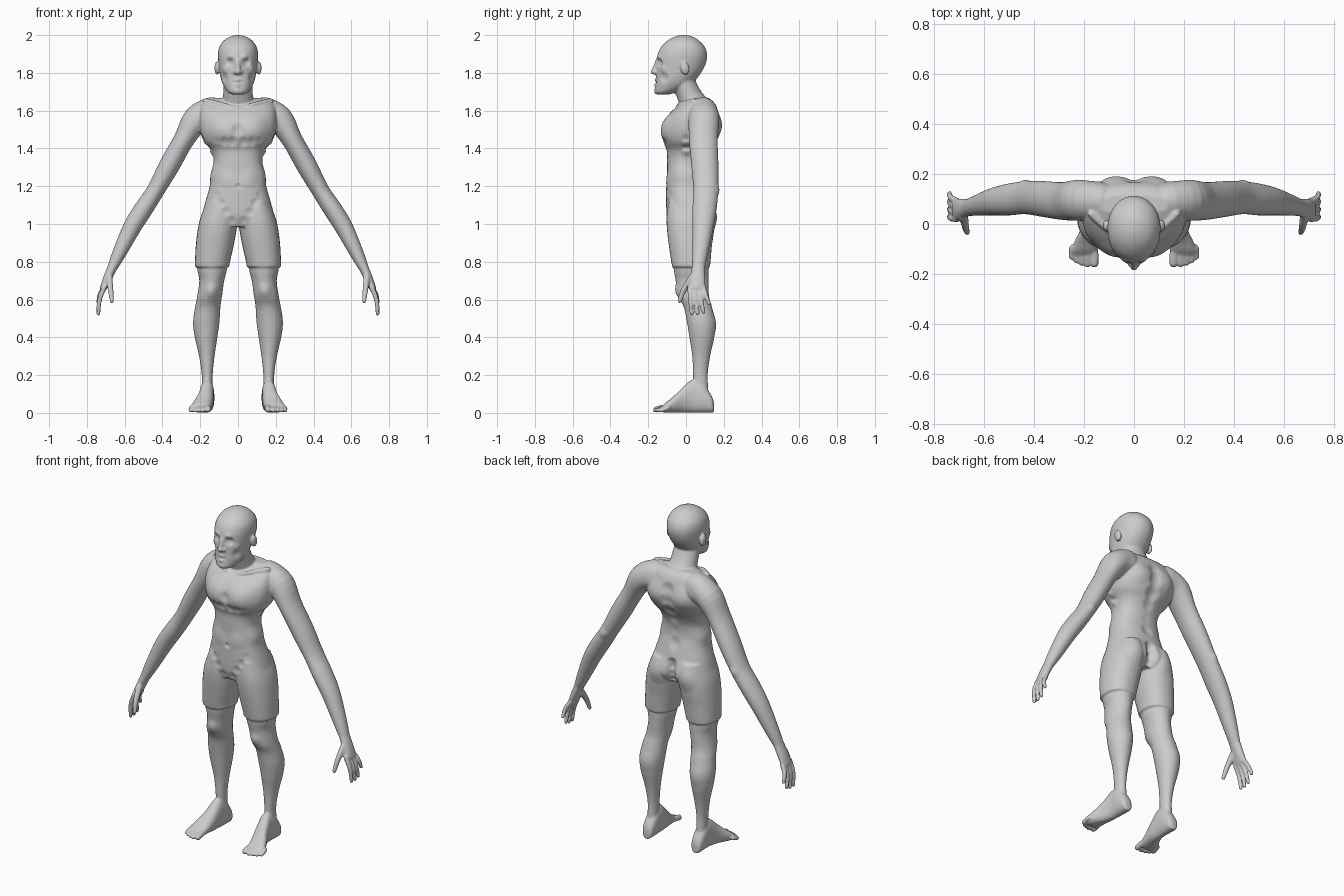
import bpy, bmesh, math
from mathutils import Vector, Matrix, kdtree

X, Y, Z = Vector((1, 0, 0)), Vector((0, 1, 0)), Vector((0, 0, 1))
bm = bmesh.new()


def spline(pts, n=4):
    """Catmull-Rom resampling of rows of numbers."""
    out = []
    for i in range(len(pts) - 1):
        p = [pts[max(0, min(len(pts) - 1, i + k))] for k in (-1, 0, 1, 2)]
        for s in range(n):
            t = s / n
            out.append([0.5 * (2 * b + (c - a) * t + (2 * a - 5 * b + 4 * c - d) * t * t
                               + (3 * b - a - 3 * c + d) * t ** 3) for a, b, c, d in zip(*p)])
    return out + [list(pts[-1])]


def loft(pts, flat=None, ref=Y, both=False, p=2.0, seg=28):
    """Skin rings (x, y, z, half width, half depth along ref); round ends unless flat."""
    rows = spline(pts)
    for side in ((1, -1) if both else (1,)):
        rings = []
        for i, r in enumerate(rows):
            t = flat or (Vector(rows[min(i + 1, len(rows) - 1)][:3]) - Vector(rows[max(i - 1, 0)][:3])).normalized()
            rings.append((Vector(r[:3]), t, r[3], r[4]))
        if not flat:
            def cap(r, sgn):
                c, t, a, b = r
                return [(c + t * sgn * min(a, b) * math.sin(k), t, a * math.cos(k), b * math.cos(k))
                        for k in (0.5, 1.0, 1.4)]
            rings = cap(rings[0], -1)[::-1] + rings + cap(rings[-1], 1)
        loops = []
        for c, t, a, b in rings:
            u = (ref - t * t.dot(ref)).normalized()
            v = t.cross(u)
            loop = []
            for k in range(seg):
                q = 2 * math.pi * k / seg
                cs, sn = math.cos(q), math.sin(q)
                co = c + v * a * math.copysign(abs(cs) ** (2 / p), cs) + u * b * math.copysign(abs(sn) ** (2 / p), sn)
                loop.append(bm.verts.new((co.x * side, co.y, co.z)))
            loops.append(loop)
        for l0, l1 in zip(loops, loops[1:]):
            for k in range(seg):
                bm.faces.new((l0[k], l0[k - 1], l1[k - 1], l1[k]))
        bm.faces.new(loops[0])
        bm.faces.new(loops[-1][::-1])


def stack(rows, **kw):
    """Horizontal rings given as (z, centre x, half width, front y, back y)."""
    loft([(x, (f + b) / 2, z, w, (b - f) / 2) for z, x, w, f, b in rows], flat=Z, **kw)


def blob(c, r, tilt=0):
    for s in (1, -1):
        m = Matrix.Translation((c[0] * s, c[1], c[2])) @ Matrix.Rotation(tilt, 4, 'X') @ Matrix.Diagonal((*r, 1))
        bmesh.ops.create_uvsphere(bm, u_segments=20, v_segments=12, radius=1, matrix=m)


# Torso
stack([(1.668, 0, .14, .04, .12), (1.635, 0, .19, -.03, .155), (1.57, 0, .205, -.10, .178),
       (1.50, 0, .203, -.125, .185), (1.44, 0, .182, -.122, .165), (1.39, 0, .143, -.102, .13),
       (1.33, 0, .129, -.10, .105), (1.26, 0, .146, -.10, .10), (1.2, 0, .15, -.105, .115),
       (1.1, 0, .178, -.105, .14), (1.03, 0, .192, -.10, .145), (.985, 0, .17, -.08, .12)], p=2.4, seg=48)
# Shorts legs, ending in a stepped hem
stack([(1.12, .09, .075, -.095, .135), (1.03, .102, .098, -.103, .15), (.96, .112, .103, -.1, .148),
       (.88, .124, .1, -.09, .137), (.8, .135, .093, -.078, .13), (.772, .137, .091, -.073, .127)], both=True, p=2.2)
# Lower legs
stack([(.85, .135, .075, -.07, .115), (.76, .137, .078, -.065, .12), (.7, .139, .066, -.055, .12),
       (.62, .15, .066, -.043, .122), (.56, .16, .067, -.012, .138), (.48, .168, .07, .005, .155),
       (.4, .169, .06, .018, .15), (.3, .165, .041, .033, .128), (.2, .163, .029, .037, .115),
       (.1, .163, .03, .04, .12)], both=True)
# Feet: rings along y as (y, centre x, half width, top z)
loft([(x, y, h / 2 + .002, w, h / 2) for y, x, w, h in
      [(.148, .163, .016, .05), (.135, .163, .032, .09), (.09, .163, .038, .15), (.035, .164, .037, .175),
       (-.02, .172, .042, .13), (-.07, .188, .05, .082), (-.105, .197, .054, .055), (-.125, .199, .05, .035)]],
     flat=Y, ref=Z, both=True, p=2.3)
# Toes
for i, (x, y, r) in enumerate([(.158, -.158, .017), (.187, -.163, .012), (.21, -.156, .012),
                               (.231, -.147, .0115), (.25, -.132, .0115)]):
    loft([(x * .8 + .038, -.09, .03, r, r), (x, y + .035, .026, r, r), (x, y, r + .001, r, r)], both=True, ref=Z, seg=12)
# Arms
loft([(.14, .092, 1.595, .078, .075), (.22, .095, 1.552, .074, .082), (.286, .092, 1.447, .055, .076),
      (.362, .10, 1.312, .055, .072), (.436, .105, 1.178, .047, .066), (.50, .098, 1.08, .05, .064),
      (.56, .09, .984, .048, .056), (.628, .075, .847, .037, .042), (.667, .065, .765, .026, .034)], both=True)
# Hands
loft([(.66, .066, .78, .026, .034), (.69, .062, .715, .023, .04), (.713, .058, .66, .018, .046)], both=True)
for ky, ty, tz in ((.02, .03, .525), (.045, .062, .524), (.069, .093, .534), (.092, .122, .578)):
    loft([(.708, ky, .665, .014, .0135), (.733, (ky + ty) / 2 - .002, .66 - (.66 - tz) * .45, .013, .0125),
          (.739, ty, tz, .0105, .0105)], both=True, seg=12)
loft([(.682, .035, .72, .018, .02), (.675, -.01, .655, .015, .016), (.668, -.034, .592, .011, .012)], both=True, seg=14)
# Neck
loft([(0, .06, 1.60, .1, .085), (0, .022, 1.67, .08, .067), (0, -.012, 1.75, .076, .06)])
# Head
stack([(1.685, 0, .03, -.152, -.095), (1.70, 0, .056, -.165, -.045), (1.74, 0, .081, -.162, .03),
       (1.78, 0, .093, -.158, .065), (1.82, 0, .099, -.157, .092), (1.86, 0, .104, -.157, .108),
       (1.90, 0, .106, -.15, .112), (1.94, 0, .098, -.13, .098), (1.975, 0, .071, -.092, .064),
       (1.994, 0, .036, -.052, .03), (2.0, 0, .008, -.02, .0)], p=2.1, seg=40)
# Nose, nostrils and ears
loft([(0, -.15, 1.865, .012, .012), (0, -.161, 1.83, .012, .014), (0, -.172, 1.806, .015, .015)], seg=14)
blob((.014, -.16, 1.803), (.012, .014, .011))
blob((.111, -.006, 1.825), (.014, .024, .036), .2)
# Collar bones
loft([(.02, -.045, 1.612, .012, .012), (.09, -.03, 1.635, .012, .012), (.17, .04, 1.65, .016, .016)], both=True, seg=12)

bmesh.ops.recalc_face_normals(bm, faces=bm.faces)
mesh = bpy.data.meshes.new("body")
bm.to_mesh(mesh)
body = bpy.data.objects.new("body", mesh)
bpy.context.collection.objects.link(body)

# Fuse the parts into one soft skin
rem = body.modifiers.new("fuse", 'REMESH')
rem.mode, rem.voxel_size = 'VOXEL', .0052
smo = body.modifiers.new("soften", 'SMOOTH')
smo.factor, smo.iterations = .5, 7
dg = bpy.context.evaluated_depsgraph_get()
skin = bpy.data.meshes.new_from_object(body.evaluated_get(dg))
body.modifiers.clear()
body.data = skin

# Sculpted detail: (x, y, z, radius, push x, push y)
dabs = [(.04, -.14, 1.855, .034, 0, .018), (.04, -.128, 1.853, .02, 0, -.007), (.04, -.145, 1.886, .026, 0, -.007),
        (.068, -.115, 1.775, .035, -.005, .007), (.07, -.115, 1.82, .03, .003, -.005),
        (0, -.163, 1.762, .02, 0, -.005), (0, -.163, 1.737, .02, 0, -.005), (0, -.16, 1.698, .03, 0, -.004),
        (.085, -.12, 1.51, .1, 0, -.014), (0, -.13, 1.5, .04, 0, .008), (.06, -.1, 1.24, .06, 0, -.005),
        (0, -.105, 1.2, .02, 0, .008), (.1, .17, 1.53, .09, 0, .014), (.085, .14, 1.05, .1, 0, .016),
        (.139, -.05, .645, .05, 0, -.009), (.165, .15, .47, .07, 0, .004), (.436, .17, 1.178, .04, 0, .006)]
dabs += [(x, -.163, 1.75, .011, 0, .006) for x in (0, .012, .024)]             # mouth line
dabs += [(x, -.12, 1.435, .035, 0, .009) for x in (.03, .075, .12)]            # under the chest
dabs += [(.175 - k * .012, 0, 1.46 - k * .026, .03, -.008 * (-1) ** k, 0) for k in range(4)]  # ribs
dabs += [(0, .165 - .1 * abs(z - 1.5), z, .055, 0, -.016) for z in (1.56, 1.5, 1.43, 1.36, 1.29, 1.22)]  # spine
dabs += [(0, .145, z, .045, 0, -.022) for z in (1.1, 1.06, 1.02, .98)]         # seat cleft
dabs += [(.03 + k * .03, -.095, 1.02 + k * .045, .03, 0, .006) for k in range(4)]  # groin folds
tree = kdtree.KDTree(len(skin.vertices))
for v in skin.vertices:
    tree.insert(v.co, v.index)
tree.balance()
for x, y, z, r, dx, dy in dabs:
    for s in ((1, -1) if x else (1,)):
        for _, i, d in tree.find_range((x * s, y, z), r):
            w = (1 - (d / r) ** 2) ** 2
            skin.vertices[i].co += Vector((dx * s * w, dy * w, 0))
for v in skin.vertices:
    v.co.z = max(v.co.z, 0)
skin.shade_smooth()
